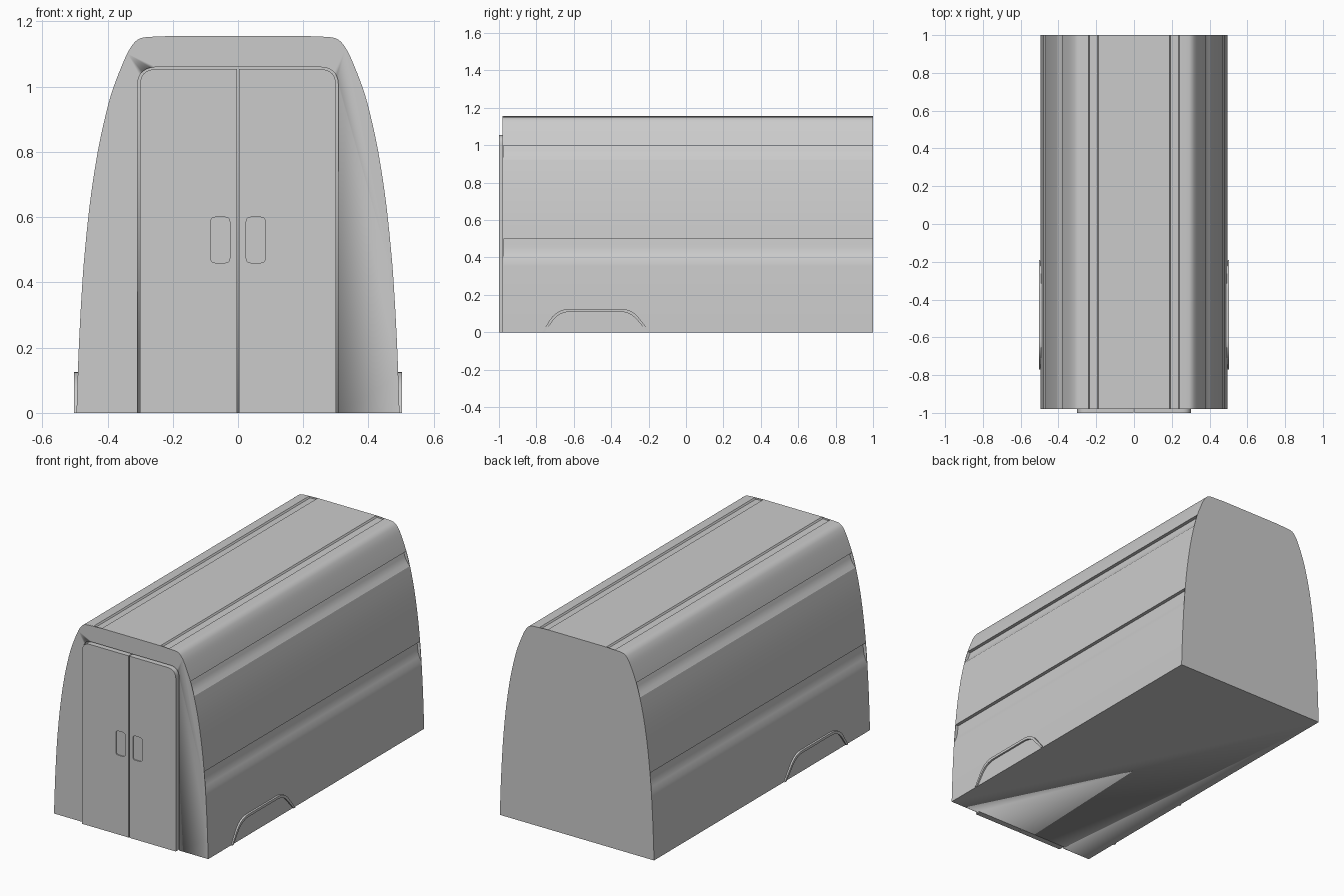
import bpy, bmesh, math
from mathutils import Vector

cube = bpy.data.objects.get("Cube")
if cube:
    bpy.data.objects.remove(cube, do_unlink=True)

grey = bpy.data.materials.new("plain_grey")
grey.use_nodes = True
grey.diffuse_color = (0.6, 0.6, 0.6, 1)
grey.node_tree.nodes["Principled BSDF"].inputs["Base Color"].default_value = (0.6, 0.6, 0.6, 1)


def prism(name, outline, start, end, axis="y"):
    """Extrude a closed 2D outline along x or y."""
    place = (lambda p, d: (p[0], d, p[1])) if axis == "y" else (lambda p, d: (d, p[0], p[1]))
    bm = bmesh.new()
    rings = [[bm.verts.new(place(p, d)) for p in outline] for d in (start, end)]
    n = len(outline)
    for i in range(n):
        j = (i + 1) % n
        bm.faces.new((rings[0][i], rings[0][j], rings[1][j], rings[1][i]))
    bm.faces.new(rings[0])
    bm.faces.new(rings[1][::-1])
    bmesh.ops.recalc_face_normals(bm, faces=bm.faces)
    mesh = bpy.data.meshes.new(name)
    bm.to_mesh(mesh)
    bm.free()
    mesh.materials.append(grey)
    obj = bpy.data.objects.new(name, mesh)
    bpy.context.collection.objects.link(obj)
    bpy.ops.object.select_all(action="DESELECT")
    obj.select_set(True)
    bpy.context.view_layer.objects.active = obj
    bpy.ops.object.shade_smooth_by_angle(angle=math.radians(25))
    return obj


def rounded(corners, steps=6):
    """Round each (u, v, radius) corner of a polygon."""
    points = []
    for i, (u, v, r) in enumerate(corners):
        c = Vector((u, v))
        if r == 0:
            points.append(c)
            continue
        a = c + (Vector(corners[i - 1][:2]) - c).normalized() * r
        b = c + (Vector(corners[(i + 1) % len(corners)][:2]) - c).normalized() * r
        for k in range(steps + 1):
            t = k / steps
            points.append(a * (1 - t) ** 2 + c * 2 * t * (1 - t) + b * t * t)
    return points


def cut(obj, cutter):
    mod = obj.modifiers.new("cut", "BOOLEAN")
    mod.operation, mod.solver, mod.object = "DIFFERENCE", "EXACT", cutter
    cutter.hide_render = True
    cutter.hide_set(True)


def mirror(obj):
    obj.modifiers.new("mirror", "MIRROR")


# Side wall curve, from the floor up to the roof corner
WALL = [Vector(p) for p in ((0.495, 0), (0.488, 0.2), (0.478, 0.385), (0.469, 0.5), (0.453, 0.65),
                            (0.430, 0.8), (0.404, 0.92), (0.381, 1.0), (0.345, 1.09),
                            (0.322, 1.13), (0.302, 1.147), (0.28, 1.152))]


def wall_curve(steps=5):
    pts = []
    for i in range(len(WALL) - 1):
        p0, p1, p2 = WALL[max(i - 1, 0)], WALL[i], WALL[i + 1]
        p3 = WALL[min(i + 2, len(WALL) - 1)]
        for k in range(steps):
            t = k / steps
            pts.append(0.5 * (2 * p1 + (p2 - p0) * t + (2 * p0 - 5 * p1 + 4 * p2 - p3) * t * t
                              + (3 * p1 - p0 - 3 * p2 + p3) * t ** 3))
    return pts + [WALL[-1]]


def grooved_wall(pts, low, high, depth=0.018):
    """Recess a band: gentle curve at the bottom, sharp step at the top."""
    out = []
    for p in pts:
        if low < p.y < high - 1e-4:
            t = min(1, (p.y - low) / (high - low) * 1.7)
            out.append(p - Vector((depth * math.sin(t * math.pi / 2), 0)))
        elif abs(p.y - high) <= 1e-4:
            out += [p - Vector((depth, 0.002)), p]
        else:
            out.append(p)
    return out


def full(half):
    return half + [Vector((-p.x, p.y)) for p in reversed(half)]


wall = wall_curve()
smooth_outline = full(wall + [Vector((0.19, 1.156))])
grooved = grooved_wall(grooved_wall(wall, 0.385, 0.5), 0.92, 1.0)
roof = [Vector(p) for p in ((0.242, 1.154), (0.236, 1.145), (0.194, 1.147), (0.188, 1.156))]

# Body shell with thin full-outline end panels
body = prism("body_shell", full(grooved + roof), -0.977, 0.997)
front_panel = prism("front_panel", smooth_outline, -0.98, -0.977)
back_panel = prism("back_panel", smooth_outline, 0.997, 1.0)

# Recess around the double doors
opening = rounded([(-0.308, -0.05, 0), (-0.308, 1.06, 0.058), (0.308, 1.06, 0.058), (0.308, -0.05, 0)])
door_cutter = prism("door_opening_cutter", opening, -1.1, -0.965)
cut(body, door_cutter)
cut(front_panel, door_cutter)

# Door leaves with shallow handle pits
leaf = rounded([(0.0025, 0, 0), (0.0025, 1.054, 0), (0.301, 1.054, 0.052), (0.301, 0, 0)])
doors = prism("double_doors", leaf, -1.0, -0.965)
pit = rounded([(0.025, 0.46, 0.015), (0.025, 0.6, 0.015), (0.084, 0.6, 0.015), (0.084, 0.46, 0.015)], 4)
cut(doors, prism("handle_pit_cutter", pit, -1.1, -0.994))
mirror(doors)

# Wheel arch rims
outer = rounded([(-0.77, 0, 0), (-0.69, 0.125, 0.07), (-0.29, 0.125, 0.06), (-0.19, 0, 0)])
inner = [Vector((-0.48 + (p.x + 0.48) * 0.95, p.y * 0.88)) for p in outer]
arches = prism("wheel_arches", outer + inner[::-1], 0.475, 0.502, "x")
mirror(arches)
